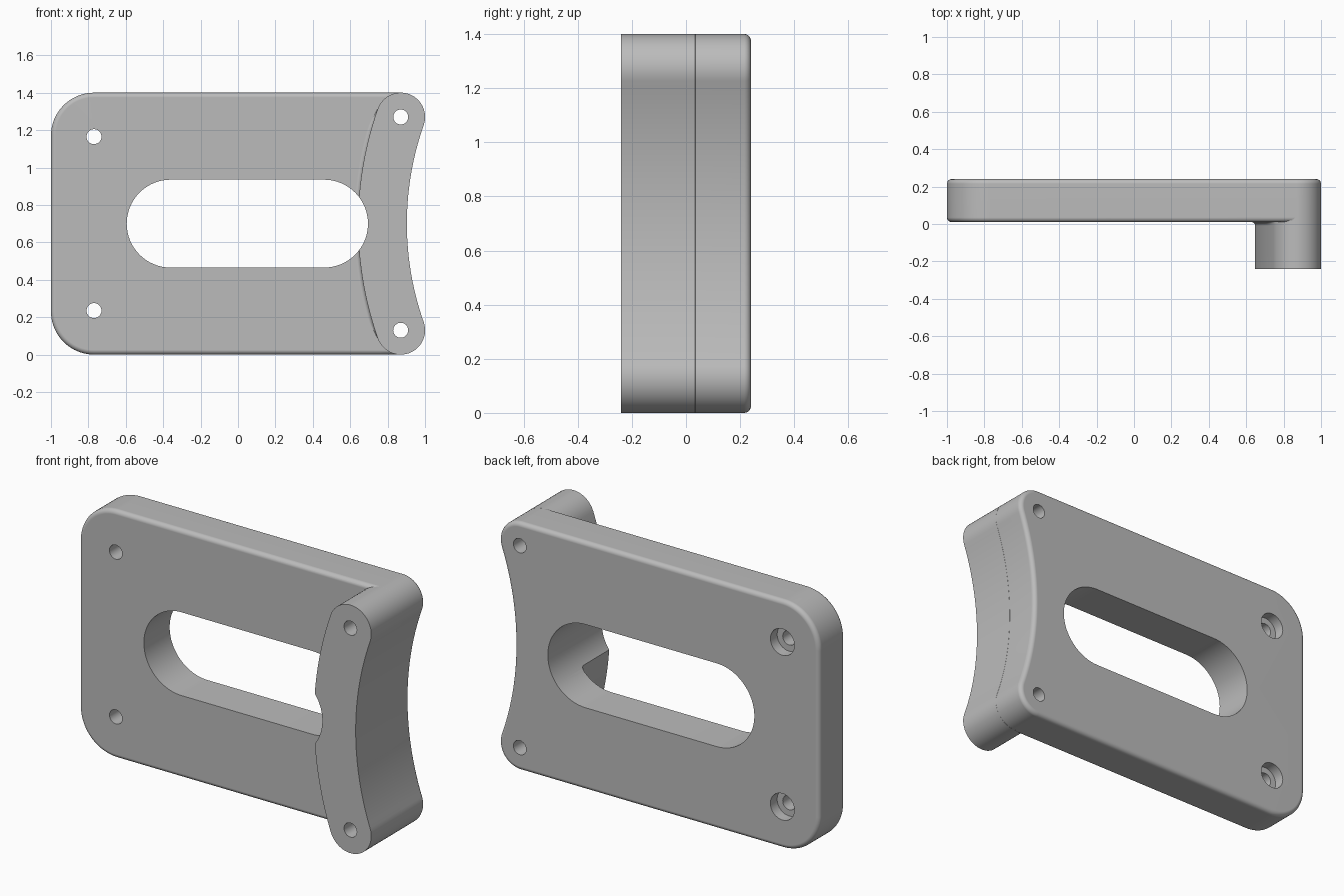
import bpy
import bmesh
from math import atan2, cos, hypot, pi, sin

if "Cube" in bpy.data.objects:
    bpy.data.objects.remove(bpy.data.objects["Cube"], do_unlink=True)

MID = 0.7                        # height of the symmetry line
LUG_X, LUG_Z, LUG_R = 0.87, 1.27, 0.13
ARC_X = 2.4875                   # centre of the curved end
ARC_R = hypot(ARC_X - LUG_X, LUG_Z - MID)
TILT = atan2(LUG_Z - MID, ARC_X - LUG_X)
FRONT, BACK, ROUND = 0.01, 0.24, 0.025

grey = bpy.data.materials.new("plain grey")
grey.use_nodes = True
grey.diffuse_color = (0.5, 0.5, 0.5, 1)
grey.node_tree.nodes["Principled BSDF"].inputs["Base Color"].default_value = (0.5, 0.5, 0.5, 1)


def arc(x, z, r, start, end, n):
    return [(x + r * cos(start + (end - start) * i / n),
             z + r * sin(start + (end - start) * i / n)) for i in range(n + 1)]


def loft(name, loops):
    """Skin a closed solid through (y, outline) loops."""
    bm = bmesh.new()
    rings = [[bm.verts.new((x, y, z)) for x, z in pts] for y, pts in loops]
    for a, b in zip(rings, rings[1:]):
        for i in range(len(a)):
            j = (i + 1) % len(a)
            bm.faces.new((a[i], a[j], b[j], b[i]))
    bm.faces.new(rings[0])
    bm.faces.new(rings[-1][::-1])
    bmesh.ops.recalc_face_normals(bm, faces=bm.faces)
    mesh = bpy.data.meshes.new(name)
    bm.to_mesh(mesh)
    bm.free()
    mesh.materials.append(grey)
    obj = bpy.data.objects.new(name, mesh)
    bpy.context.collection.objects.link(obj)
    return obj


def combine(target, tool, operation):
    """Apply a boolean and discard the tool."""
    mod = target.modifiers.new("combine", "BOOLEAN")
    mod.operation, mod.object, mod.solver = operation, tool, "EXACT"
    bpy.context.view_layer.objects.active = target
    bpy.ops.object.modifier_apply(modifier=mod.name)
    bpy.data.objects.remove(tool, do_unlink=True)


def curved_end(r, cap):
    """Upper cap, hollow arc and lower cap, from top to bottom."""
    upper = arc(LUG_X, LUG_Z, r, cap, -TILT, 24)
    hollow = arc(ARC_X, MID, ARC_R - r, pi - TILT, pi + TILT, 40)[1:-1]
    return upper + hollow + [(x, 2 * MID - z) for x, z in reversed(upper)]


def plate_outline(inset):
    r = 0.23 - inset
    return (curved_end(LUG_R - inset, pi / 2)
            + arc(-0.77, 0.23, r, -pi / 2, -pi, 20)
            + arc(-0.77, 1.17, r, pi, pi / 2, 20))


def lug_outline(r, flare=0):
    side = []
    for i in range(1, 40):
        u = i / 20 - 1
        reach = ARC_R + r + flare * min(1, 6 * (1 - abs(u)))
        a = pi - TILT * u * -1
        side.append((ARC_X + reach * cos(a), MID + reach * sin(a)))
    side.sort(key=lambda p: p[1])
    return curved_end(r, pi - TILT) + side


# Plate with rounded rims on both faces
steps = [pi / 2 * i / 6 for i in range(7)]
rim = [(ROUND * (1 - cos(t)), ROUND * (1 - sin(t))) for t in steps]
plate = loft("mounting_plate",
             [(FRONT + d, plate_outline(s)) for d, s in rim]
             + [(BACK - d, plate_outline(s)) for d, s in reversed(rim)])

# Curved lug with a small fillet where it meets the plate
full, fillet = LUG_R + 0.0004, 0.02
foot = [(FRONT - fillet + fillet * sin(t), lug_outline(full, fillet * (1 - cos(t))))
        for t in steps]
lug = loft("curved_lug", [(-0.24, lug_outline(full))] + foot
           + [(0.016, lug_outline(full, fillet)), (0.034, lug_outline(full)),
              (0.05, lug_outline(LUG_R - 0.015))])
combine(plate, lug, "UNION")

# Long slot through plate and lug
slot = (arc(0.46, MID, 0.235, -pi / 2, pi / 2, 32)
        + arc(-0.36, MID, 0.235, pi / 2, 3 * pi / 2, 32))
combine(plate, loft("slot_cutter", [(-0.5, slot), (0.5, slot)]), "DIFFERENCE")


# Screw holes, counterbored from the back on the plain end
def ring(x, z, r):
    return arc(x, z, r, 0, 2 * pi, 32)[:-1]


for z in (LUG_Z, 2 * MID - LUG_Z):
    hole = [(y, ring(LUG_X, z, 0.04)) for y in (-0.5, 0.5)]
    combine(plate, loft("lug_hole_cutter", hole), "DIFFERENCE")
for z in (1.165, 0.235):
    hole = [(y, ring(-0.77, z, r)) for y, r in
            ((-0.5, 0.04), (0.18, 0.04), (0.18, 0.075), (0.5, 0.075))]
    combine(plate, loft("plate_hole_cutter", hole), "DIFFERENCE")

# Smooth the curves, keep the flats flat
bpy.ops.object.select_all(action="DESELECT")
plate.select_set(True)
bpy.context.view_layer.objects.active = plate
bpy.ops.object.shade_smooth_by_angle(angle=pi / 6)
weighted = plate.modifiers.new("flat faces", "WEIGHTED_NORMAL")
weighted.keep_sharp = True
